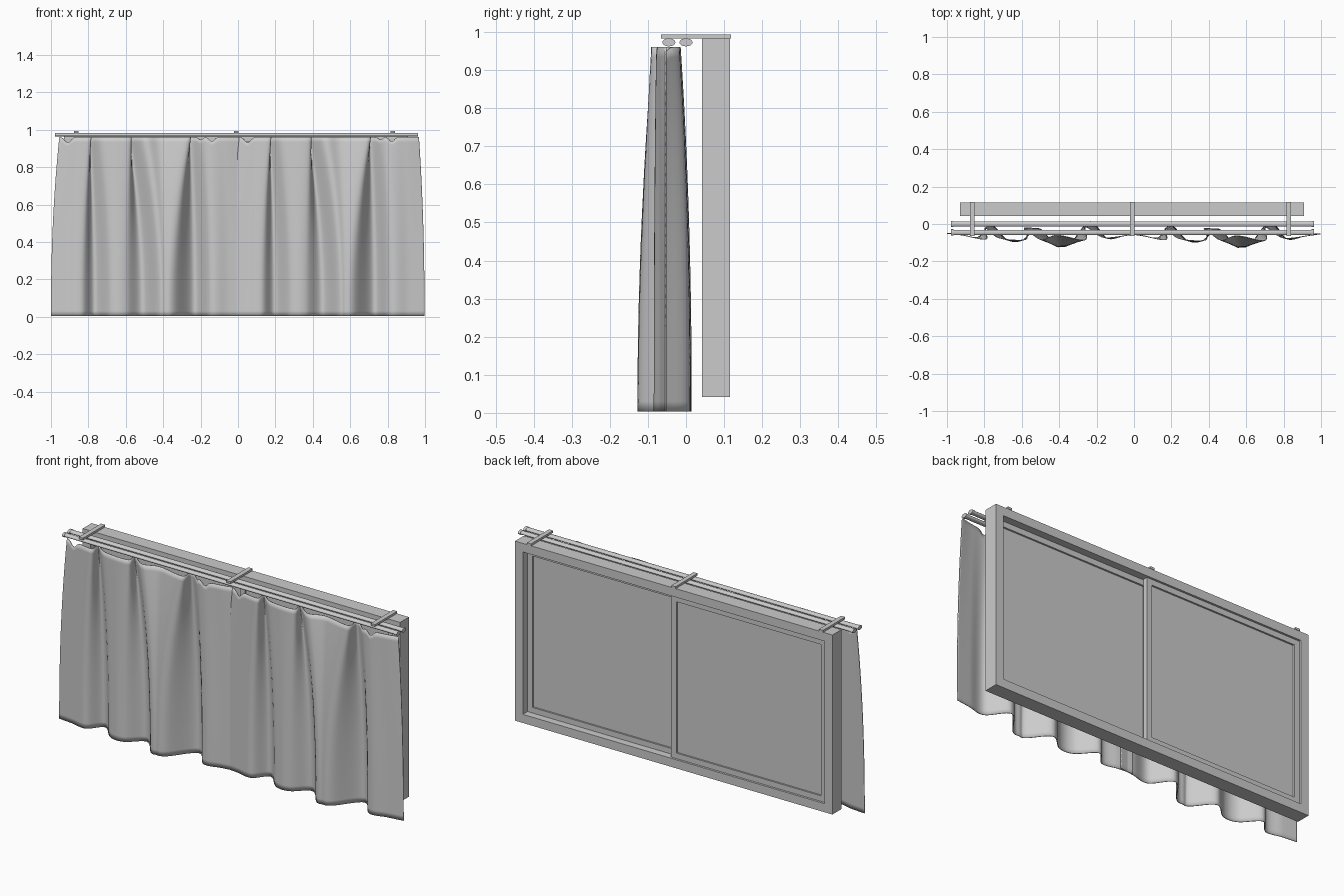
import bpy, math

if "Cube" in bpy.data.objects:
    bpy.data.objects.remove(bpy.data.objects["Cube"])

def add_mesh(name, verts, faces):
    me = bpy.data.meshes.new(name)
    me.from_pydata(verts, [], faces)
    me.update()
    ob = bpy.data.objects.new(name, me)
    bpy.context.collection.objects.link(ob)
    return ob

def box(name, x0, x1, y0, y1, z0, z1):
    v = [(x, y, z) for x in (x0, x1) for y in (y0, y1) for z in (z0, z1)]
    f = [(0, 1, 3, 2), (4, 6, 7, 5), (0, 4, 5, 1), (2, 3, 7, 6), (0, 2, 6, 4), (1, 5, 7, 3)]
    return add_mesh(name, v, f)

def ring_frame(name, x0, x1, y0, y1, z0, z1, b):
    """Rectangular frame with border width b."""
    v = []
    for y in (y0, y1):
        for d in (0, b):
            v += [(x0 + d, y, z0 + d), (x1 - d, y, z0 + d), (x1 - d, y, z1 - d), (x0 + d, y, z1 - d)]
    f = []
    for i in range(4):
        j = (i + 1) % 4
        f += [(i, j, 4 + j, 4 + i), (8 + j, 8 + i, 12 + i, 12 + j),
              (j, i, 8 + i, 8 + j), (4 + i, 4 + j, 12 + j, 12 + i)]
    return add_mesh(name, v, f)

def smooth(ob, angle=40):
    bpy.ops.object.select_all(action='DESELECT')
    ob.select_set(True)
    bpy.context.view_layer.objects.active = ob
    bpy.ops.object.shade_smooth_by_angle(angle=math.radians(angle))

# window: outer frame and two sliding sashes on separate tracks
ring_frame("window_frame", -0.93, 0.91, 0.042, 0.116, 0.042, 0.983, 0.045)
for side, x0, x1, y in (("right", -0.025, 0.866, 0.052), ("left", -0.886, 0.012, 0.08)):
    ring_frame("sash_" + side, x0, x1, y, y + 0.025, 0.086, 0.939, 0.03)
    box("glass_" + side, x0 + 0.029, x1 - 0.029, y + 0.009, y + 0.016, 0.115, 0.91)

# brackets over the top of the window
for i, x in enumerate((-0.865, -0.01, 0.828)):
    box(f"bracket_{i}", x - 0.012, x + 0.012, -0.065, 0.118, 0.983, 0.994)

# two oval curtain rods with end caps
def oval_rod(name, x0, x1, y, ry, rz):
    bpy.ops.mesh.primitive_cylinder_add(vertices=24, radius=1, depth=1,
                                        location=((x0 + x1) / 2, y, 0.973), rotation=(0, math.pi / 2, 0))
    ob = bpy.context.object
    ob.name = name
    ob.scale = (rz, ry, x1 - x0)
    smooth(ob)

for label, y in (("front", -0.045), ("back", 0.0)):
    oval_rod("rod_" + label, -0.97, 0.955, y, 0.014, 0.009)
    oval_rod("rod_cap_left_" + label, -0.978, -0.965, y, 0.017, 0.0105)
    oval_rod("rod_cap_right_" + label, 0.95, 0.963, y, 0.017, 0.0105)

# curtain fold profiles (x, y) at the hem and at the gathered top
HEM = [(-1, -.05), (-.92, -.058), (-.834, -.07), (-.765, -.005), (-.68, -.083), (-.6, -.088), (-.51, -.024),
       (-.425, -.112), (-.39, -.12), (-.34, -.105), (-.235, .013), (-.145, -.076), (-.05, -.062), (.035, -.05)]
TOP = [(-.955, -.05), (-.89, -.065), (-.79, -.08), (-.795, -.02), (-.72, -.075), (-.578, -.082), (-.585, -.02),
       (-.5, -.083), (-.41, -.06), (-.262, -.085), (-.258, -.016), (-.17, -.07), (-.07, -.066), (.005, -.05)]

def spline(pts, steps):
    """Catmull-Rom curve through the points."""
    out = []
    p = [pts[0]] + pts + [pts[-1]]
    for i in range(1, len(p) - 2):
        for s in range(steps):
            t = s / steps
            out.append(tuple(0.5 * (2 * b + (c - a) * t + (2 * a - 5 * b + 4 * c - d) * t * t
                                    + (3 * b - a - 3 * c + d) * t ** 3)
                             for a, b, c, d in zip(p[i - 1], p[i], p[i + 1], p[i + 2])))
    return out + [pts[-1]]

def curtain(name, dx, dy):
    hem, top = spline(HEM, 8), spline(TOP, 8)
    n, rows = len(hem), 36
    verts, faces = [], []
    for r in range(rows + 1):
        h = r / rows
        k = 1 - h ** 2.2
        for (hx, hy), (tx, ty) in zip(hem, top):
            # sagging spots between hooks along the top edge
            sag = sum(d * math.exp(-((tx - c) / w) ** 2)
                      for c, d, w in ((-.91, .03, .022), (-.14, .025, .018), (-.2, .015, .015)))
            z = 0.004 + h * 0.957 - sag * h ** 10
            verts.append((tx + (hx - tx) * k + dx, ty + (hy - ty) * k + dy, z))
    for r in range(rows):
        for i in range(n - 1):
            a = r * n + i
            faces.append((a, a + 1, a + n + 1, a + n))
    ob = add_mesh(name, verts, faces)
    m = ob.modifiers.new("cloth_thickness", 'SOLIDIFY')
    m.thickness = 0.004
    m.offset = 0
    smooth(ob, 60)

curtain("curtain_left", 0, 0)
curtain("curtain_right", 0.962, -0.003)
